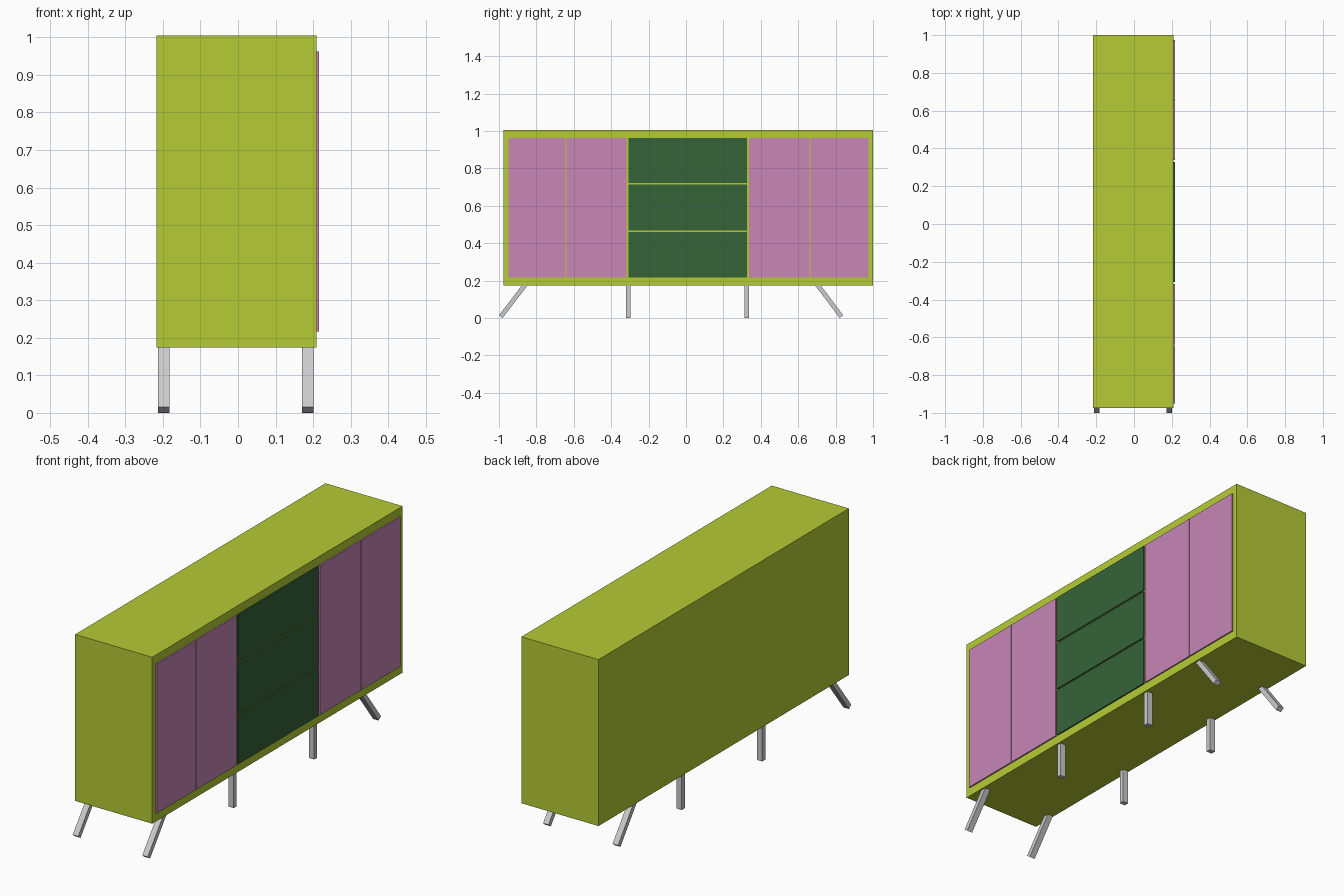
import bpy
from mathutils import Vector

if "Cube" in bpy.data.objects:
    bpy.data.objects.remove(bpy.data.objects["Cube"])


def material(name, rgb):
    m = bpy.data.materials.new(name)
    m.diffuse_color = (*rgb, 1)
    m.use_nodes = True
    m.node_tree.nodes["Principled BSDF"].inputs["Base Color"].default_value = m.diffuse_color
    return m


LIME = material("lime", (0.46, 0.60, 0.035))
PINK = material("pink", (0.58, 0.24, 0.47))
GREEN = material("green", (0.035, 0.125, 0.04))


def box(name, lo, hi, mat=None):
    """Axis-aligned box between two corners."""
    lo, hi = Vector(lo), Vector(hi)
    bpy.ops.mesh.primitive_cube_add(size=1, location=(lo + hi) / 2)
    ob = bpy.context.object
    ob.name = name
    ob.scale = hi - lo
    if mat:
        ob.data.materials.append(mat)
    return ob


def leg(name, x, y_top, y_foot, z_foot):
    """Square bar running from inside the cabinet base to the foot."""
    a, b = Vector((x, y_top, 0.175)), Vector((x, y_foot, z_foot))
    d = (a - b).normalized()
    a += d * 0.015
    bpy.ops.mesh.primitive_cube_add(size=1, location=(a + b) / 2)
    ob = bpy.context.object
    ob.name = name
    ob.rotation_euler = d.to_track_quat('Z', 'Y').to_euler()
    # the bar only leans in the y-z plane, so its wide side stays along x
    ob.rotation_euler = Vector((0, 0, 1)).rotation_difference(d).to_euler()
    ob.scale = (0.03, 0.024, (a - b).length)


# Cabinet body
box("cabinet_body", (-0.217, -0.975, 0.174), (0.209, 1.0, 1.005), LIME)

# Doors on the +x face
FACE_IN, FACE_OUT = 0.20, 0.216
for i, (y0, y1) in enumerate([(-0.949, -0.643), (-0.638, -0.318),
                              (0.338, 0.661), (0.665, 0.975)]):
    box(f"door_{i + 1}", (FACE_IN, y0, 0.217), (FACE_OUT, y1, 0.962), PINK)

# Drawers in the middle
for i, (z0, z1) in enumerate([(0.217, 0.459), (0.467, 0.714), (0.723, 0.963)]):
    box(f"drawer_{i + 1}", (FACE_IN, -0.308, z0), (FACE_OUT, 0.327, z1), GREEN)

# Legs: splayed at the ends, upright in the middle
for side, x in (("back", -0.198), ("front", 0.186)):
    leg(f"{side}_end_leg_a", x, -0.862, -0.99, 0.008)
    leg(f"{side}_middle_leg_a", x, -0.309, -0.309, 0)
    leg(f"{side}_middle_leg_b", x, 0.326, 0.326, 0)
    leg(f"{side}_end_leg_b", x, 0.705, 0.831, 0.008)
